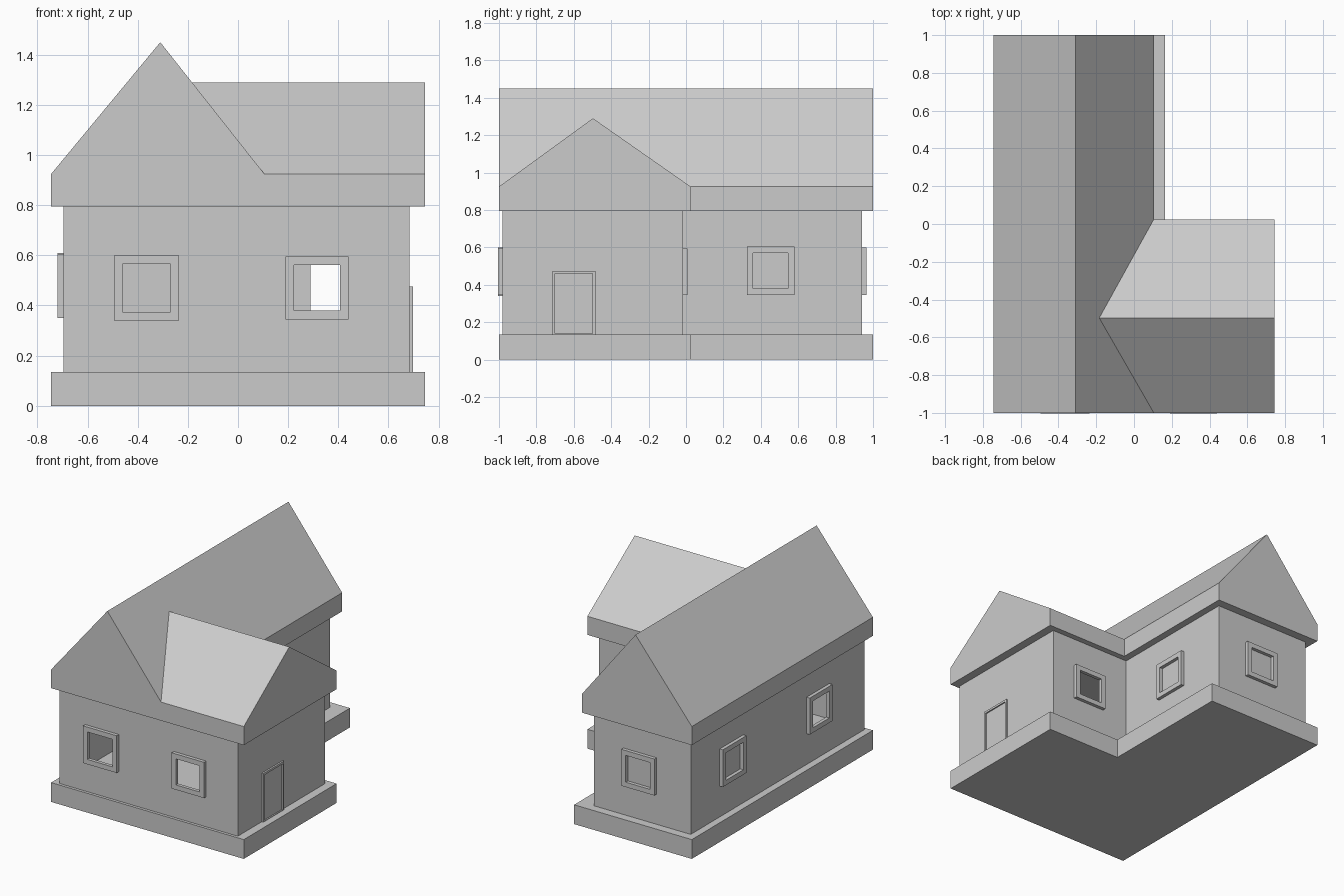
import bpy, bmesh
from mathutils import Vector

if "Cube" in bpy.data.objects:
    bpy.data.objects.remove(bpy.data.objects["Cube"])


def make(name, verts, faces):
    me = bpy.data.meshes.new(name)
    me.from_pydata([tuple(v) for v in verts], [], faces)
    bm = bmesh.new()
    bm.from_mesh(me)
    bmesh.ops.remove_doubles(bm, verts=bm.verts, dist=1e-5)
    bmesh.ops.recalc_face_normals(bm, faces=bm.faces)
    bm.to_mesh(me)
    bm.free()
    ob = bpy.data.objects.new(name, me)
    bpy.context.collection.objects.link(ob)
    return ob


def prism(name, outline, z0, z1):
    n = len(outline)
    verts = [(x, y, z) for z in (z0, z1) for x, y in outline]
    sides = [(i, (i + 1) % n, n + (i + 1) % n, n + i) for i in range(n)]
    make(name, verts, sides + [tuple(range(n))[::-1], tuple(range(n, 2 * n))])


def l_shape(x0, x_in, x1, y0, y_in, y1):
    return [(x0, y0), (x1, y0), (x1, y_in), (x_in, y_in), (x_in, y1), (x0, y1)]


def wall(name, p, q, z0, z1, holes):
    """Thin wall from p to q with rectangular holes (a, b, za, zb)."""
    axis = 0 if abs(p[0] - q[0]) > 1e-6 else 1
    us = sorted({p[axis], q[axis], *[h[0] for h in holes], *[h[1] for h in holes]})
    zs = sorted({z0, z1, *[h[2] for h in holes], *[h[3] for h in holes]})
    verts, faces = [], []
    for ua, ub in zip(us, us[1:]):
        for za, zb in zip(zs, zs[1:]):
            um, zm = (ua + ub) / 2, (za + zb) / 2
            if any(h[0] < um < h[1] and h[2] < zm < h[3] for h in holes):
                continue
            k = len(verts)
            for u, z in ((ua, za), (ub, za), (ub, zb), (ua, zb)):
                verts.append((u, p[1], z) if axis == 0 else (p[0], u, z))
            faces.append((k, k + 1, k + 2, k + 3))
    make(name, verts, faces)


def frame(name, p, q, rect, border, depth, sill=None):
    """Rectangular ring standing proud of the wall from p to q."""
    d = Vector((q[0] - p[0], q[1] - p[1], 0)).normalized()
    out = Vector((d.y, -d.x, 0)) * depth
    axis = 0 if abs(d.x) > 0.5 else 1
    a, b, za, zb = rect
    low = border if sill is None else sill
    rings = [[(a, za), (b, za), (b, zb), (a, zb)],
             [(a + border, za + low), (b - border, za + low),
              (b - border, zb - border), (a + border, zb - border)]]
    verts = []
    for off in (Vector(), out):
        for ring in rings:
            for u, z in ring:
                c = Vector((u, p[1], z)) if axis == 0 else Vector((p[0], u, z))
                verts.append(c + off)
    faces = []
    for i in range(4):
        j = (i + 1) % 4
        for r, s in ((0, 4), (4, 12), (12, 8), (8, 0)):
            faces.append((r + i, r + j, s + j, s + i))
    make(name, verts, faces)


# foundation slab
prism("foundation", l_shape(-.745, .165, .745, -1, .025, 1), 0, .135)

# walls, with the windows of each: (a, b, z low, z high, open)
names = ["front", "right", "inner_back", "inner_right", "back", "left"]
windows = {
    "front": [(-.495, -.235, .34, .60, True), (.19, .44, .345, .595, True)],
    "inner_back": [(.255, .505, .345, .595, True)],
    "inner_right": [(.325, .58, .345, .605, False)],
    "back": [(-.43, -.175, .345, .60, False)],
    "left": [(.36, .62, .35, .61, False), (-.59, -.34, .35, .605, True)],
}
corners = l_shape(-.695, .055, .685, -.98, -.015, .94)
for i, n in enumerate(names):
    p, q = corners[i], corners[(i + 1) % 6]
    wins = windows.get(n, [])
    wall(n + "_wall", p, q, .135, .795, [w[:4] for w in wins if w[4]])
    for k, w in enumerate(wins):
        frame(f"{n}_window_frame_{k + 1}", p, q, w[:4], .034, .024)

# door frame and panel
frame("door_frame", corners[1], corners[2], (-.715, -.485, .135, .475), .015, .012, .004)
prism("door_panel", [(.685, -.70), (.688, -.70), (.688, -.50), (.685, -.50)], .139, .46)

# roof: L-shaped eaves, main gable along y, lower gable along x meeting in valleys
eave = l_shape(-.745, .105, .745, -1, .025, 1)
rv = [(x, y, z) for z in (.795, .925) for x, y in eave]
rv += [(-.31, -1, 1.45), (-.31, 1, 1.45),            # 12, 13 main ridge
       (-.184, -.4975, 1.29), (.745, -.4975, 1.29),  # 14, 15 side ridge
       (.105, -1, .925)]                             # 16 front valley foot
make("roof", rv, [
    (5, 4, 3, 2, 1, 0),
    (0, 1, 7, 16, 12, 6),      # front gable and fascia
    (1, 2, 8, 15, 7),          # side gable
    (2, 3, 9, 8),
    (3, 4, 10, 9),
    (4, 5, 11, 13, 10),        # back gable
    (5, 0, 6, 11),
    (6, 12, 13, 11),           # left slope
    (12, 16, 14, 9, 10, 13),   # right slope
    (16, 7, 15, 14),           # side wing front slope
    (14, 15, 8, 9),            # side wing back slope
])
